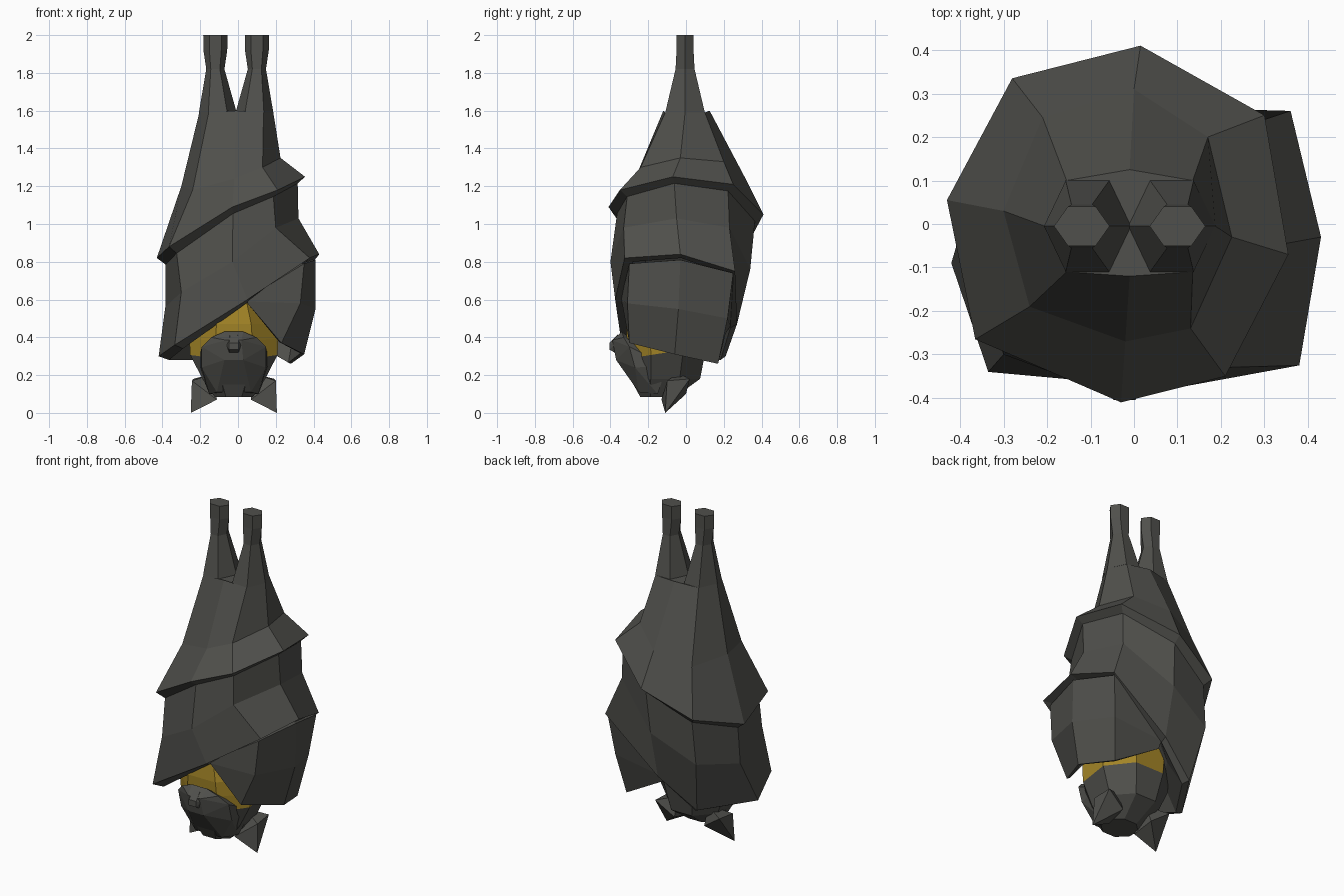
import bpy, bmesh, math

if "Cube" in bpy.data.objects:
    bpy.data.objects.remove(bpy.data.objects["Cube"])


def material(name, rgb):
    m = bpy.data.materials.new(name)
    m.diffuse_color = (*rgb, 1)
    m.use_nodes = True
    m.node_tree.nodes["Principled BSDF"].inputs["Base Color"].default_value = m.diffuse_color
    return m


GREY = material("charcoal grey", (0.08, 0.08, 0.072))
GOLD = material("dark gold", (0.37, 0.235, 0.02))
MID = -0.022  # mirror line of the head


def finish(bm, name, mats=(GREY,)):
    bmesh.ops.recalc_face_normals(bm, faces=bm.faces)
    me = bpy.data.meshes.new(name)
    bm.to_mesh(me)
    bm.free()
    for m in mats:
        me.materials.append(m)
    ob = bpy.data.objects.new(name, me)
    bpy.context.collection.objects.link(ob)
    return ob


def loft(name, rings, closed=True, caps=True, mats=(GREY,), rule=None):
    bm = bmesh.new()
    rows = [[bm.verts.new(p) for p in r] for r in rings]
    n = len(rows[0])
    for a, b in zip(rows, rows[1:]):
        for i in range(n if closed else n - 1):
            j = (i + 1) % n
            bm.faces.new((a[i], a[j], b[j], b[i]))
    if caps:
        bm.faces.new(rows[0])
        bm.faces.new(rows[-1])
    if rule:
        for f in bm.faces:
            f.material_index = rule(f.calc_center_median())
    return finish(bm, name, mats)


def hull(name, pts):
    bm = bmesh.new()
    for p in pts:
        bm.verts.new(p)
    bmesh.ops.convex_hull(bm, input=bm.verts)
    bmesh.ops.dissolve_limit(bm, angle_limit=0.03, verts=bm.verts, edges=bm.edges)
    return finish(bm, name)


def ellipse(cx, cy, rx, ry, z, n, turn=0.0, tilt=0.0):
    ring = []
    for i in range(n):
        a = turn + math.tau * i / n
        ring.append((cx + rx * math.cos(a), cy + ry * math.sin(a), z + tilt * math.sin(a)))
    return ring


def tuck(ring, s, dz):
    return [(x * s, y * s, z + dz) for x, y, z in ring]


# Wrapped wings: rings run back, back-left, left, front-left, front, front-right, right, back-right
hips = [(-.01, .125, 1.6), (-.155, .1, 1.59), (-.205, -.005, 1.59), (-.155, -.11, 1.59),
        (-.01, -.12, 1.6), (.135, -.11, 1.59), (.187, -.005, 1.59), (.135, .1, 1.59)]
waist = [(0, .31, 1.25), (-.21, .245, 1.18), (-.3, .03, 1.2), (-.24, -.19, 1.18),
         (-.02, -.27, 1.24), (.13, -.24, 1.3), (.225, -.03, 1.35), (.17, .2, 1.33)]
upper_lip = [(.015, .41, 1.05), (-.28, .335, .91), (-.43, .055, .82), (-.365, -.265, .88),
             (-.03, -.41, 1.09), (.21, -.35, 1.18), (.355, -.07, 1.25), (.3, .25, 1.21)]
middle = [(0, .34, .76), (-.27, .29, .62), (-.385, .03, .56), (-.3, -.3, .64),
          (-.03, -.4, .8), (.2, -.33, .98), (.32, -.05, 1.03), (.27, .23, .98)]
lower_lip = [(0, .27, .47), (-.22, .21, .3), (-.42, -.09, .3), (-.335, -.34, .36),
             (.05, -.375, .6), (.38, -.325, .82), (.43, -.03, .84), (.36, .26, .75)]
loft("wrapped_wings", [hips, waist, upper_lip, tuck(upper_lip, .89, -.035), middle,
                       lower_lip, tuck(lower_lip, .87, -.02), tuck(lower_lip, .6, .12)])

# Right wing flap hanging under the lower lip
flap = loft("right_wing_flap", [
    [(.04, -.345, .6), (.35, -.3, .79), (.41, -.03, .81), (.35, .25, .74), (0, .25, .5)],
    [(.05, -.34, .59), (.33, -.31, .58), (.41, -.04, .55), (.32, .22, .5), (0, .235, .46)],
    [(.05, -.33, .58), (.23, -.3, .37), (.35, -.06, .31), (.28, .17, .26), (0, .21, .42)]],
    closed=False, caps=False)
s = flap.modifiers.new("thickness", "SOLIDIFY")
s.thickness = 0.02
s.offset = -1

# Legs and feet
for side, label in ((-1, "left"), (1, "right")):
    loft(label + "_leg", [ellipse(side * cx - .01, -.005, rx, ry, z, 6) for cx, rx, ry, z in
                          ((.11, .064, .052, 2), (.11, .063, .052, 1.92),
                           (.11, .048, .058, 1.82), (.097, .1, .121, 1.59))])

# Head and gold collar, gold above a line tilted up to the back
t = math.pi / 8
loft("head_and_collar", [ellipse(MID, cy, rx, ry, z, 8, t, tilt) for cy, rx, ry, z, tilt in
                         ((-.15, .11, .1, .085, 0), (-.11, .18, .2, .18, 0),
                          (-.1, .25, .225, .32, .035), (-.1, .255, .23, .4, .02),
                          (-.1, .24, .235, .47, 0), (-.08, .17, .24, .6, 0))],
     mats=(GREY, GOLD),
     rule=lambda c: 1 if c.z > .325 and not (c.y > -.05 and c.x < -.05) else 0)

# Face, nose and ears, mirrored about the head centre
half_face = [(.04, -.39, .385), (.05, -.34, .43), (.12, -.33, .4), (.17, -.3, .35),
             (.17, -.27, .24), (.09, -.25, .11), (.05, -.37, .28), (.13, -.15, .1),
             (.19, -.1, .25)]
hull("face", [(MID + k * x, y, z) for k in (-1, 1) for x, y, z in half_face])
hull("nose", [(MID + k * x, y, z) for k in (-1, 1) for x, y, z in
              ((.04, -.38, .36), (.025, -.405, .335), (.025, -.405, .37),
               (.02, -.36, .415), (.025, -.37, .315))])
half_ear = [(.228, -.11, 0), (.222, -.1, .17), (.215, .02, .18), (.09, -.13, .07),
            (.1, .0, .1), (.1, -.04, .21)]
for k, label in ((-1, "left"), (1, "right")):
    hull(label + "_ear", [(MID + k * x, y, z) for x, y, z in half_ear])
